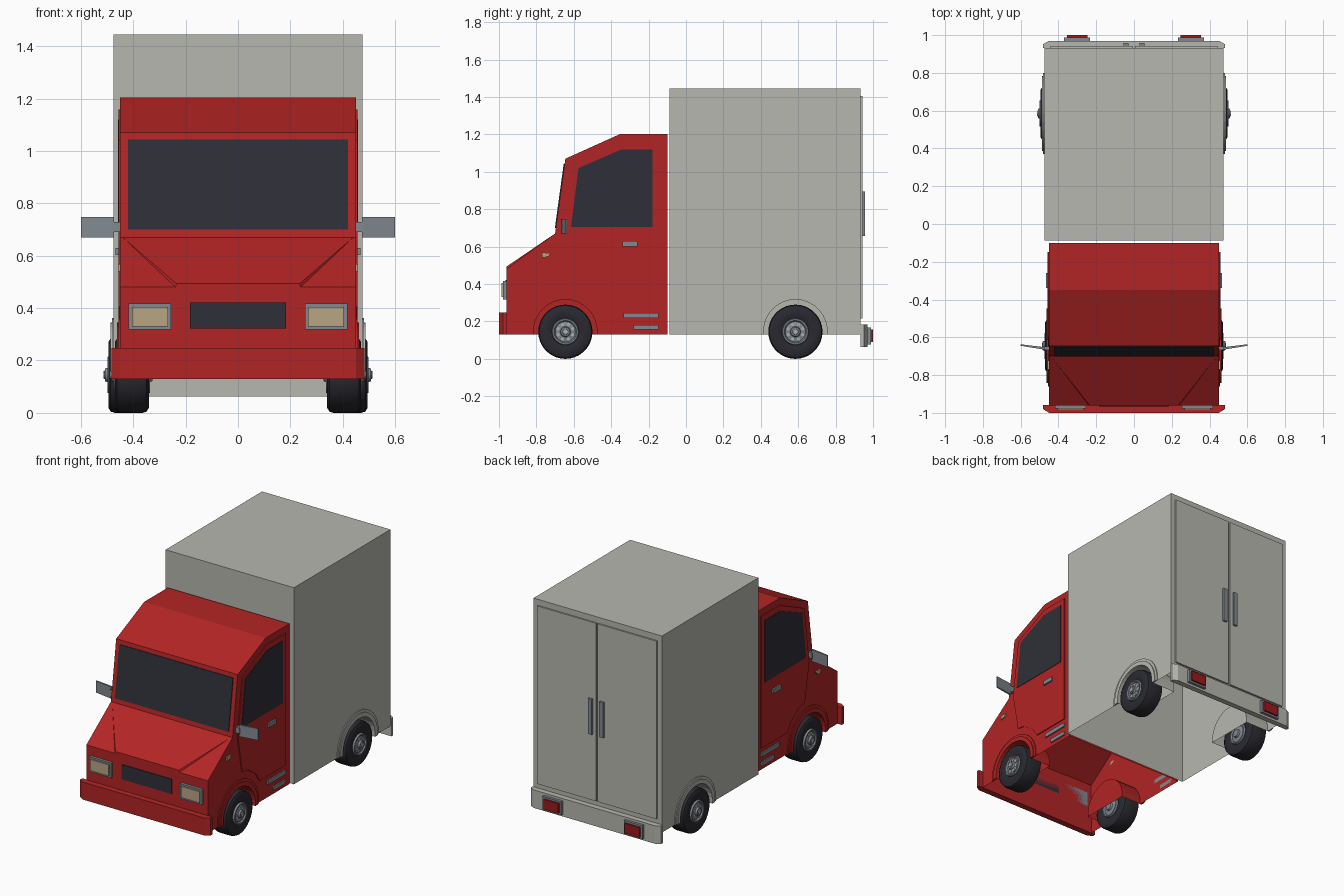
import bpy, bmesh, math
from mathutils import Vector

if "Cube" in bpy.data.objects:
    bpy.data.objects.remove(bpy.data.objects["Cube"])


def material(name, r, g, b):
    m = bpy.data.materials.new(name)
    m.diffuse_color = (r, g, b, 1)
    m.use_nodes = True
    m.node_tree.nodes["Principled BSDF"].inputs["Base Color"].default_value = m.diffuse_color
    return m


RED = material("cab red", 0.45, 0.018, 0.018)
GREY = material("box grey", 0.47, 0.475, 0.43)
GLASS = material("dark glass", 0.028, 0.028, 0.04)
TYRE = material("tyre black", 0.022, 0.022, 0.03)
METAL = material("metal grey", 0.22, 0.25, 0.28)
RIM = material("pale metal", 0.42, 0.43, 0.43)
LAMP = material("lamp beige", 0.48, 0.38, 0.23)
TAIL = material("tail light red", 0.33, 0.01, 0.012)


def finish(name, bm, mat, smooth=False):
    bmesh.ops.recalc_face_normals(bm, faces=bm.faces)
    me = bpy.data.meshes.new(name)
    bm.to_mesh(me)
    bm.free()
    me.materials.append(mat)
    if smooth:
        me.shade_smooth()
        me.set_sharp_from_angle(angle=math.radians(35))
    ob = bpy.data.objects.new(name, me)
    bpy.context.collection.objects.link(ob)
    return ob


def solid(name, pts, vec, mat):
    """Polygon in space pulled along a vector."""
    bm = bmesh.new()
    a = [bm.verts.new(p) for p in pts]
    b = [bm.verts.new(Vector(p) + Vector(vec)) for p in pts]
    bm.faces.new(a)
    bm.faces.new(b[::-1])
    n = len(a)
    for i in range(n):
        bm.faces.new((a[i], b[i], b[(i + 1) % n], a[(i + 1) % n]))
    return finish(name, bm, mat)


def box(name, x0, x1, y0, y1, z0, z1, mat):
    return solid(name, [(x0, y0, z0), (x1, y0, z0), (x1, y1, z0), (x0, y1, z0)],
                 (0, 0, z1 - z0), mat)


def side_plate(name, s, pts, x0, x1, mat):
    return solid(name, [(s * x0, y, z) for y, z in pts], (s * (x1 - x0), 0, 0), mat)


def rect(y0, y1, z0, z1):
    return [(y0, z0), (y1, z0), (y1, z1), (y0, z1)]


ZC, BASE, WELL = 0.147, 0.13, 0.17


def arc(yc, r, n=16):
    """Arch from the rear foot over the top to the front foot."""
    a0 = math.asin((BASE - ZC) / r)
    return [(yc + r * math.cos(a0 + (math.pi - 2 * a0) * i / n),
             ZC + r * math.sin(a0 + (math.pi - 2 * a0) * i / n)) for i in range(n + 1)]


def shell(name, path, yc, hw, mat):
    """Body open at the bottom, with wheel wells let into both sides."""
    bm = bmesh.new()
    hole = arc(yc, WELL)
    sides = []
    for s in (1, -1):
        p = [bm.verts.new((s * hw, y, z)) for y, z in path]
        h = [bm.verts.new((s * hw, y, z)) for y, z in hole]
        inner = [bm.verts.new((s * 0.3, y, z)) for y, z in hole]
        bm.faces.new(p + h)
        for i in range(len(h) - 1):
            bm.faces.new((h[i], h[i + 1], inner[i + 1], inner[i]))
        bm.faces.new(inner)
        sides.append(p)
    a, b = sides
    for i in range(len(a) - 1):
        bm.faces.new((a[i], a[i + 1], b[i + 1], b[i]))
    return finish(name, bm, mat)


def lathe(name, profile, cx, cy, s, mat, segs=36):
    """Profile of (radius, outward offset) spun about the wheel axis."""
    bm = bmesh.new()
    vs = [bm.verts.new((cx + s * x, cy, ZC - 0.002 + r)) for r, x in profile]
    es = [bm.edges.new((vs[i], vs[i + 1])) for i in range(len(vs) - 1)]
    bmesh.ops.spin(bm, geom=vs + es, cent=(cx, cy, ZC - 0.002), axis=(1, 0, 0),
                   angle=2 * math.pi, steps=segs)
    bmesh.ops.remove_doubles(bm, verts=bm.verts, dist=0.0004)
    return finish(name, bm, mat, True)


# Cab and cargo body
FY, RY = -0.645, 0.585
shell("cab", [(-0.96, BASE), (-0.96, 0.48), (-0.70, 0.67), (-0.645, 1.07),
              (-0.35, 1.203), (-0.10, 1.203), (-0.10, BASE)], FY, 0.45, RED)
shell("cargo_box", [(-0.087, BASE), (-0.087, 1.445), (0.933, 1.445), (0.933, BASE)],
      RY, 0.475, GREY)

# Windshield lying on the sloped front
wz = lambda z: -0.70 + (z - 0.67) * 0.1375
solid("windshield", [(x, wz(z), z) for x, z in
                     ((-0.42, 0.70), (0.42, 0.70), (0.42, 1.042), (-0.42, 1.042))],
      (0, -0.005, 0.0007), GLASS)

# Bonnet panel, flush at the back and raised at the front
bm = bmesh.new()
low = [bm.verts.new(p) for p in ((-0.44, -0.70, 0.67), (0.44, -0.70, 0.67),
                                 (0.24, -0.96, 0.475), (-0.24, -0.96, 0.475))]
top = [bm.verts.new(p) for p in ((-0.235, -0.96, 0.493), (0.235, -0.96, 0.493))]
bm.faces.new((low[0], low[1], top[1], top[0]))
bm.faces.new((low[1], low[2], top[1]))
bm.faces.new((low[0], top[0], low[3]))
bm.faces.new((low[2], low[3], top[0], top[1]))
bm.faces.new(low[::-1])
finish("bonnet_panel", bm, RED)

# Bumpers with chamfered ends
for name, y0, y1, z0, z1, mat in (("front_bumper", -0.958, -1.0, 0.13, 0.247, RED),
                                  ("rear_bumper", 0.933, 0.97, 0.063, 0.183, GREY)):
    ym = y0 + (y1 - y0) * 0.5
    solid(name, [(-0.482, y0, z0), (-0.482, ym, z0), (-0.45, y1, z0),
                 (0.45, y1, z0), (0.482, ym, z0), (0.482, y0, z0)], (0, 0, z1 - z0), mat)

# Grille
box("grille", -0.184, 0.184, -0.966, -0.96, 0.323, 0.421, GLASS)

door = [(-0.147, 0.275), (-0.147, 1.158), (-0.345, 1.158), (-0.60, 1.04), (-0.652, 0.66),
        (-0.605, 0.405), (-0.545, 0.395), (-0.46, 0.335), (-0.42, 0.275)]
window = [(-0.178, 0.705), (-0.178, 1.12), (-0.345, 1.12), (-0.575, 1.02), (-0.615, 0.705)]

for s, side in ((1, "right"), (-1, "left")):
    def xbox(name, x0, x1, *rest):
        box(side + "_" + name, min(s * x0, s * x1), max(s * x0, s * x1), *rest)

    # Doors, windows and side trim
    side_plate(side + "_door", s, door, 0.45, 0.456, RED)
    side_plate(side + "_window", s, window, 0.456, 0.459, GLASS)
    side_plate(side + "_door_handle", s, rect(-0.34, -0.26, 0.602, 0.63), 0.455, 0.467, METAL)
    side_plate(side + "_upper_vent", s, rect(-0.335, -0.147, 0.218, 0.245), 0.45, 0.459, METAL)
    side_plate(side + "_lower_vent", s, rect(-0.28, -0.147, 0.157, 0.182), 0.45, 0.459, METAL)
    side_plate(side + "_marker", s, [(-0.77, 0.568), (-0.722, 0.566), (-0.735, 0.548),
                                     (-0.768, 0.54)], 0.45, 0.459, LAMP)

    # Wing mirrors
    xbox("mirror_arm", 0.448, 0.48, -0.668, -0.648, 0.69, 0.728, METAL)
    solid(side + "_mirror", [(s * 0.474, -0.665, 0.67), (s * 0.60, -0.645, 0.67),
                             (s * 0.60, -0.637, 0.67), (s * 0.474, -0.652, 0.67)],
          (0, 0, 0.078), METAL)

    # Headlights
    xbox("headlight_frame", 0.255, 0.418, -0.978, -0.96, 0.318, 0.417, METAL)
    xbox("headlight", 0.268, 0.405, -0.986, -0.978, 0.33, 0.405, LAMP)

    # Rear doors, handles and tail lights
    xbox("rear_door", 0.006, 0.442, 0.933, 0.943, 0.215, 1.405, GREY)
    xbox("rear_handle", 0.028, 0.056, 0.943, 0.957, 0.658, 0.895, METAL)
    xbox("tail_light_housing", 0.232, 0.37, 0.97, 0.988, 0.078, 0.168, METAL)
    xbox("tail_light", 0.246, 0.356, 0.988, 1.0, 0.09, 0.156, TAIL)

    # Wheels with stepped arch trims
    for end, yc, hw, cx, mat in (("front", FY, 0.45, 0.405, RED), ("rear", RY, 0.475, 0.43, GREY)):
        tag = side + "_" + end
        for part, r0, r1, d in (("inner", WELL, 0.198, 0.012), ("outer", 0.198, 0.216, 0.006)):
            side_plate(tag + "_arch_" + part, s, arc(yc, r1) + arc(yc, r0)[::-1],
                       hw, hw + d, mat)
        lathe(tag + "_tyre", [(0.068, -0.055), (0.08, -0.062), (0.125, -0.065), (0.14, -0.056),
                              (0.145, -0.04), (0.145, 0.04), (0.14, 0.056), (0.125, 0.065),
                              (0.08, 0.062), (0.068, 0.055)], s * cx, yc, s, TYRE)
        rim = [(0.072, 0.058), (0.068, 0.069), (0.06, 0.069), (0.054, 0.06),
               (0.028, 0.066), (0.024, 0.078), (0.0, 0.08)]
        back = [(r, -x) for r, x in rim[::-1]]
        lathe(tag + "_rim", back + rim, s * cx, yc, s, METAL)
        # Pale spots around the rim and a pale hub cap
        for k in range(8):
            a = k * math.pi / 4 + math.pi / 8
            y, z = yc + 0.042 * math.cos(a), ZC - 0.002 + 0.042 * math.sin(a)
            pts = [(y + 0.009 * math.cos(t * math.pi / 4), z + 0.009 * math.sin(t * math.pi / 4))
                   for t in range(8)]
            side_plate(tag + "_rim_spot", s, pts, cx + 0.06, cx + 0.067, RIM)
        lathe(tag + "_hub_cap", [(0.016, 0.078), (0.014, 0.083), (0.0, 0.083)],
              s * cx, yc, s, RIM, 16)
